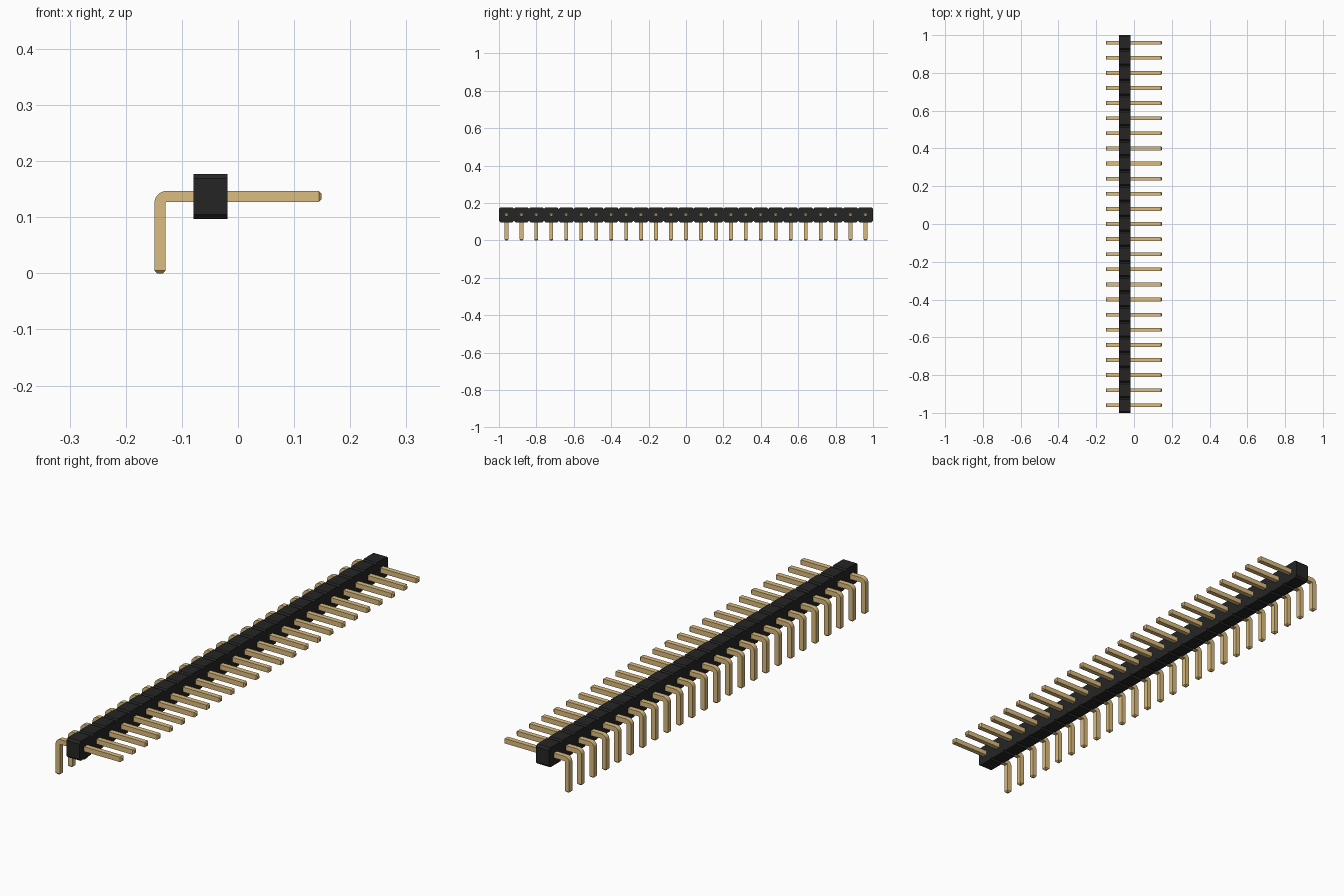
import bpy, bmesh, math
from mathutils import Vector

cube = bpy.data.objects.get("Cube")
if cube:
    bpy.data.objects.remove(cube, do_unlink=True)

PINS, PITCH = 25, 0.08
HALF = PINS * PITCH / 2
X0, X1 = -0.079, -0.019          # housing depth
AXIS_Z = 0.137                   # height of the horizontal pin axis
R = 0.01                         # pin half width
TIP = 0.005                      # pin tip chamfer
NOTCH = 0.008                    # housing chamfer


def material(name, rgb, metallic=0.0):
    m = bpy.data.materials.new(name)
    m.use_nodes = True
    m.diffuse_color = (*rgb, 1)
    bsdf = m.node_tree.nodes["Principled BSDF"]
    bsdf.inputs["Base Color"].default_value = (*rgb, 1)
    bsdf.inputs["Metallic"].default_value = metallic
    return m


def make_object(name, bm, mat):
    bmesh.ops.recalc_face_normals(bm, faces=bm.faces)
    mesh = bpy.data.meshes.new(name)
    bm.to_mesh(mesh)
    bm.free()
    mesh.materials.append(mat)
    ob = bpy.data.objects.new(name, mesh)
    bpy.context.collection.objects.link(ob)
    return ob


black = material("black plastic", (0.0194, 0.0185, 0.0185))
gold = material("pale gold", (0.708, 0.503, 0.209))

# Housing: a row of chamfered blocks, extruded through its depth
bm = bmesh.new()
low, high = AXIS_Z - PITCH / 2, AXIS_Z + PITCH / 2
rings = []
for x in (X0, X1):
    bottom, top = [], []
    for i in range(PINS):
        a = -HALF + i * PITCH
        b = a + PITCH
        for row, edge, s in ((bottom, low, 1), (top, high, -1)):
            row.append(bm.verts.new((x, a, edge + s * NOTCH)))
            row.append(bm.verts.new((x, a + NOTCH, edge)))
            row.append(bm.verts.new((x, b - NOTCH, edge)))
    for row, edge, s in ((bottom, low, 1), (top, high, -1)):
        row.append(bm.verts.new((x, HALF, edge + s * NOTCH)))
    # One octagonal end face per block
    for i in range(PINS):
        k = 3 * i
        bm.faces.new(bottom[k:k + 4] + top[k:k + 4][::-1])
    rings.append(bottom + top[::-1])
n = len(rings[0])
for i in range(n):
    j = (i + 1) % n
    bm.faces.new((rings[0][i], rings[0][j], rings[1][j], rings[1][i]))
make_object("housing", bm, black)

# Pin: square section swept up the leg, round the bend and out to the tip
bend = 0.012                     # centreline bend radius
leg_x = -0.139
tip_x = 0.149
cx, cz = leg_x + bend, AXIS_Z - bend
up, out = 0.0, math.pi / 2
stations = [(leg_x, 0, up, R - TIP), (leg_x, TIP, up, R)]
for i in range(9):
    a = i / 8 * math.pi / 2
    stations.append((cx - bend * math.cos(a), cz + bend * math.sin(a), a, R))
stations += [(tip_x - TIP, AXIS_Z, out, R), (tip_x, AXIS_Z, out, R - TIP)]

bm = bmesh.new()
first_y = -HALF + PITCH / 2
prev = None
for x, z, a, r in stations:
    side = Vector((math.cos(a), 0, -math.sin(a)))
    c = Vector((x, first_y, z))
    ring = [bm.verts.new(c + side * (u * r) + Vector((0, v * r, 0)))
            for u, v in ((-1, -1), (1, -1), (1, 1), (-1, 1))]
    if prev:
        for i in range(4):
            j = (i + 1) % 4
            bm.faces.new((prev[i], prev[j], ring[j], ring[i]))
    else:
        bm.faces.new(ring[::-1])
    prev = ring
bm.faces.new(prev)
pins = make_object("pins", bm, gold)

# Smooth bends, sharp pin edges
for o in bpy.context.selected_objects:
    o.select_set(False)
pins.select_set(True)
bpy.context.view_layer.objects.active = pins
bpy.ops.object.shade_smooth_by_angle(angle=math.radians(30))

# Repeat the pin along the row
array = pins.modifiers.new("pin row", 'ARRAY')
array.count = PINS
array.use_relative_offset = False
array.use_constant_offset = True
array.constant_offset_displace = (0, PITCH, 0)
